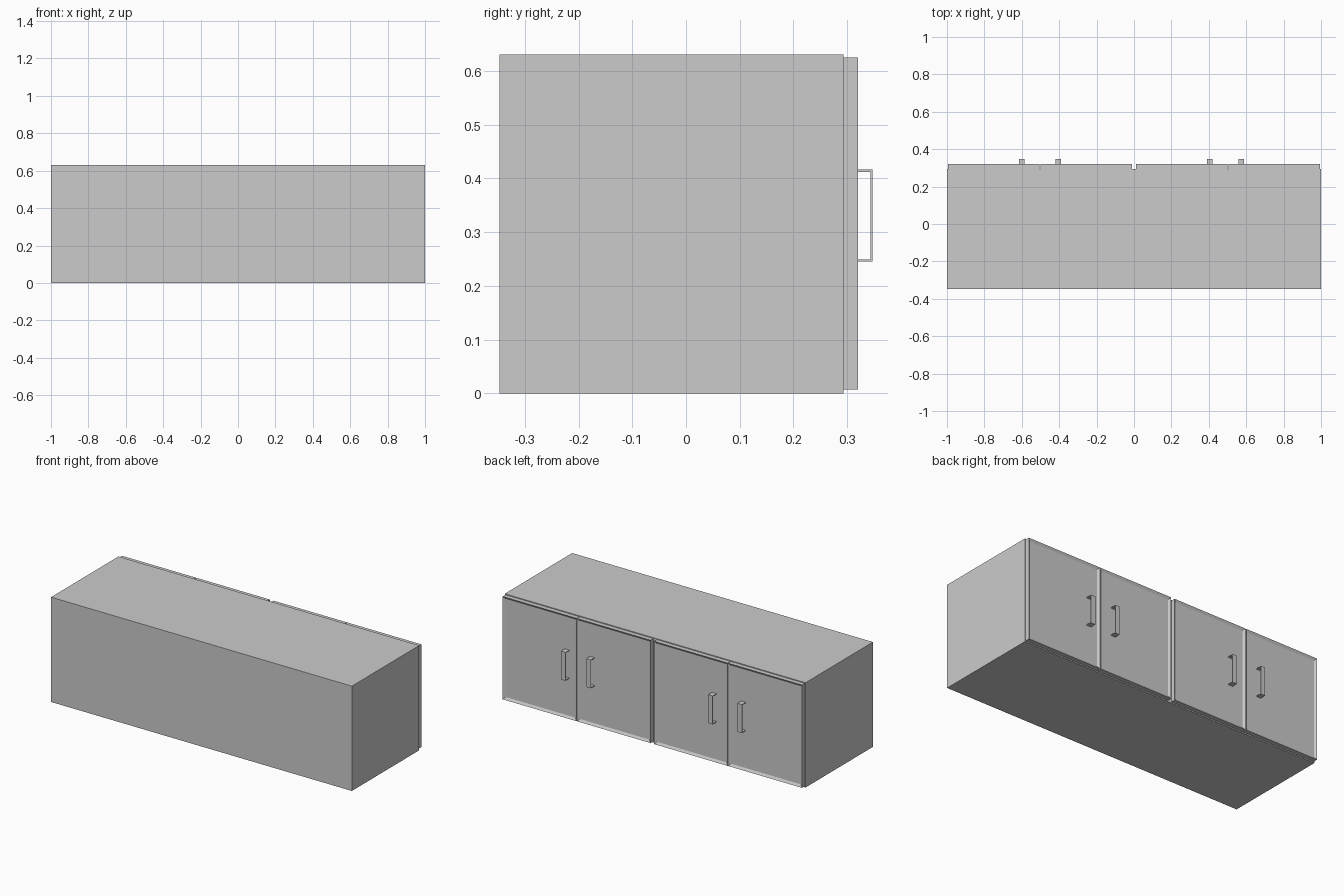
import bpy, bmesh
from mathutils import Vector

if "Cube" in bpy.data.objects:
    bpy.data.objects.remove(bpy.data.objects["Cube"])


def finish(bm, name):
    bmesh.ops.recalc_face_normals(bm, faces=bm.faces)
    mesh = bpy.data.meshes.new(name)
    bm.to_mesh(mesh)
    bm.free()
    obj = bpy.data.objects.new(name, mesh)
    bpy.context.collection.objects.link(obj)
    return obj


def box_bm(lo, hi):
    bm = bmesh.new()
    bmesh.ops.create_cube(bm, size=1)
    lo, hi = Vector(lo), Vector(hi)
    for v in bm.verts:
        v.co = (lo + hi) / 2 + v.co * (hi - lo)
    return bm


def door(name, x0, x1):
    # slab with a shallow recessed panel inside a thin frame
    bm = box_bm((x0, 0.293, 0.007), (x1, 0.32, 0.625))
    bm.normal_update()
    face = max(bm.faces, key=lambda f: f.calc_center_median().y)
    bmesh.ops.inset_region(bm, faces=[face], thickness=0.02)
    for v in face.verts:
        v.co.y -= 0.009
    finish(bm, name)


def handle(name, x):
    # flat strap bent into a U, extruded across its width
    y0, y1, z0, z1, t, w = 0.311, 0.347, 0.245, 0.416, 0.004, 0.03
    profile = [(y0, z0), (y1, z0), (y1, z1), (y0, z1),
               (y0, z1 - t), (y1 - t, z1 - t), (y1 - t, z0 + t), (y0, z0 + t)]
    bm = bmesh.new()
    face = bm.faces.new([bm.verts.new((x - w / 2, y, z)) for y, z in profile])
    out = bmesh.ops.extrude_face_region(bm, geom=[face], use_keep_orig=True)
    for v in out["geom"]:
        if isinstance(v, bmesh.types.BMVert):
            v.co.x += w
    finish(bm, name)


# cabinet carcass
finish(box_bm((-1, -0.347, 0), (1, 0.293, 0.63)), "cabinet_body")

# four doors on the +y side, each with its pull handle
doors = [(-0.995, -0.504, -0.6), (-0.501, -0.012, -0.405),
         (0.012, 0.501, 0.405), (0.504, 0.995, 0.573)]
for i, (x0, x1, hx) in enumerate(doors, 1):
    door(f"door_{i}", x0, x1)
    handle(f"handle_{i}", hx)
